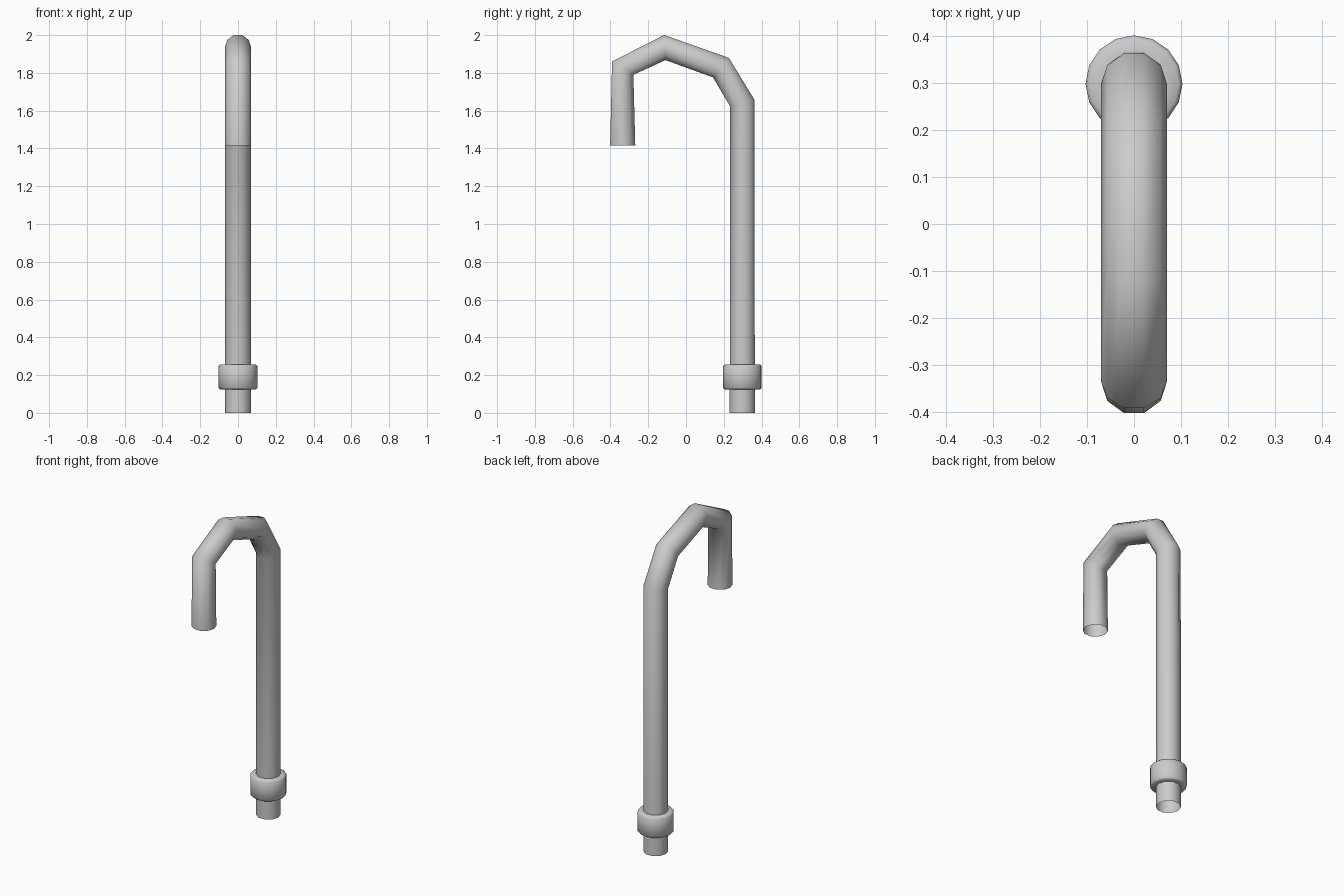
import bpy, bmesh
from math import sin, cos, pi, radians
from mathutils import Vector

cube = bpy.data.objects.get("Cube")
if cube:
    bpy.data.objects.remove(cube)

# One plain metal grey
metal = bpy.data.materials.new("metal_grey")
metal.use_nodes = True
GREY = (0.6, 0.6, 0.6, 1)
metal.diffuse_color = GREY
metal.node_tree.nodes["Principled BSDF"].inputs["Base Color"].default_value = GREY

POST_Y = 0.298


def loft(name, rings, sides, closed=False, angle=60):
    """Skin rings given as (centre, tangent, radius); sections have a vertex on +x."""
    bm = bmesh.new()
    side = Vector((1, 0, 0))
    loops = []
    for centre, tangent, radius in rings:
        up = tangent.normalized().cross(side)
        loops.append([bm.verts.new(centre + radius * (cos(a) * side + sin(a) * up))
                      for a in (2 * pi * i / sides for i in range(sides))])
    pairs = list(zip(loops, loops[1:]))
    if closed:
        pairs.append((loops[-1], loops[0]))
    for low, high in pairs:
        for i in range(sides):
            j = (i + 1) % sides
            bm.faces.new((low[i], low[j], high[j], high[i]))
    bmesh.ops.recalc_face_normals(bm, faces=bm.faces)
    mesh = bpy.data.meshes.new(name)
    bm.to_mesh(mesh)
    bm.free()
    obj = bpy.data.objects.new(name, mesh)
    bpy.context.collection.objects.link(obj)
    mesh.materials.append(metal)
    bpy.ops.object.select_all(action='DESELECT')
    obj.select_set(True)
    bpy.context.view_layer.objects.active = obj
    bpy.ops.object.shade_smooth_by_angle(angle=radians(angle))
    return obj


# Bent spout pipe, open at both ends
path = [Vector((0, y, z)) for y, z in (
    (POST_Y, 0), (POST_Y, 1.64), (0.185, 1.828),
    (-0.112, 1.934), (-0.335, 1.825), (-0.335, 1.415))]
rings = []
for i, point in enumerate(path):
    tangent = Vector()
    if i > 0:
        tangent += (point - path[i - 1]).normalized()
    if i < len(path) - 1:
        tangent += (path[i + 1] - point).normalized()
    rings.append((point, tangent, 0.07))
loft("spout_pipe", rings, 10)

# Softly chamfered collar nut around the foot of the pipe
profile = [(0.066, 0.125), (0.095, 0.125), (0.103, 0.133),
           (0.103, 0.247), (0.095, 0.255), (0.066, 0.255)]
loft("collar_nut", [(Vector((0, POST_Y, z)), Vector((0, 0, 1)), r) for r, z in profile],
     16, closed=True, angle=50)
